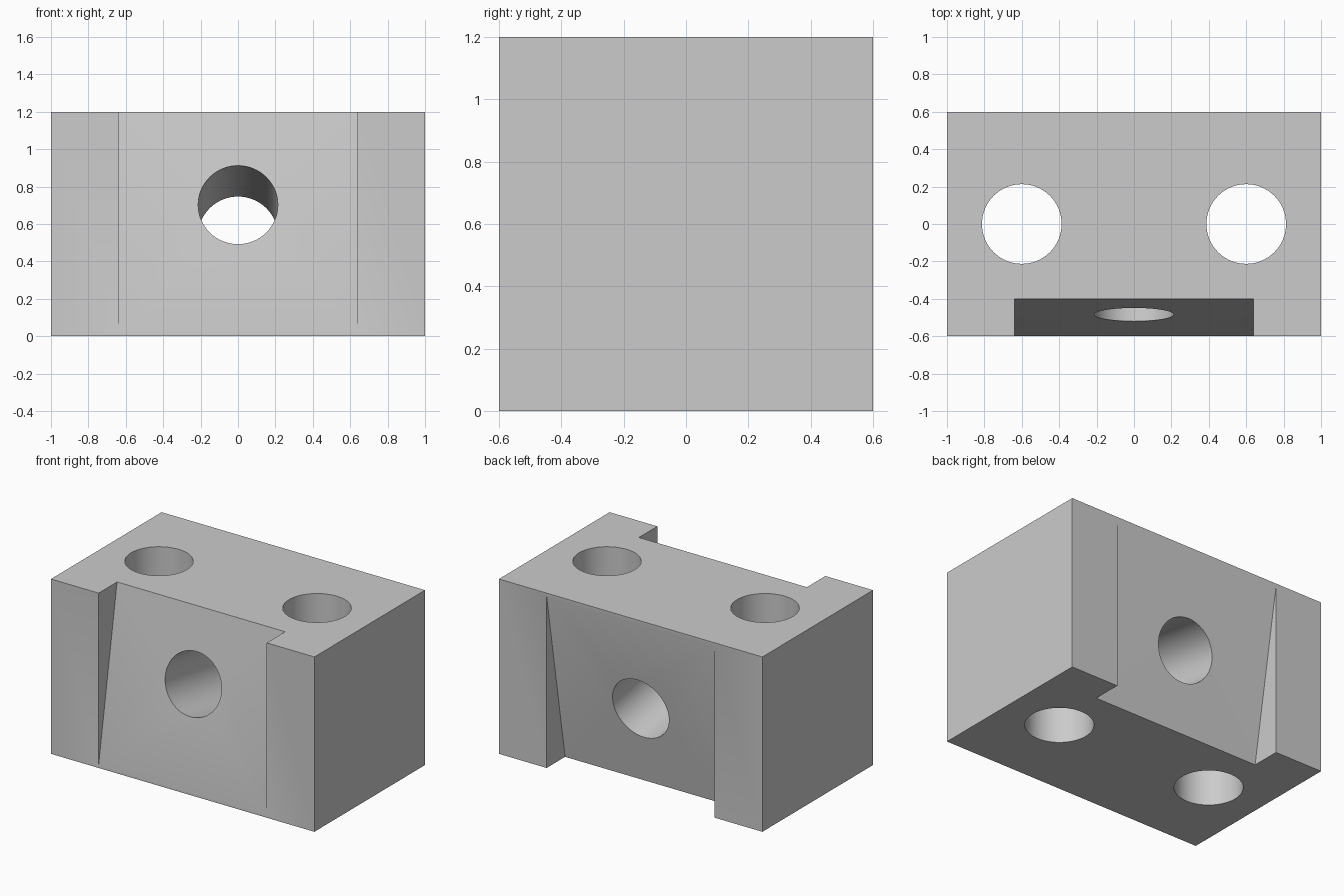
import bpy, bmesh, math
from mathutils import Matrix, Vector

default = bpy.data.objects.get("Cube")
if default:
    bpy.data.objects.remove(default, do_unlink=True)

W, D, H = 2.0, 1.2, 1.2       # block size
RECESS_W, RECESS_D = 1.276, 0.2
LIP = 0.02                    # flat strip left where a recess runs out
R = 0.213                     # all bores

grey = bpy.data.materials.new("light grey")
grey.use_nodes = True
grey.diffuse_color = (0.6, 0.6, 0.6, 1)
grey.node_tree.nodes["Principled BSDF"].inputs["Base Color"].default_value = (0.6, 0.6, 0.6, 1)


def make_object(name, bm):
    bmesh.ops.recalc_face_normals(bm, faces=bm.faces)
    mesh = bpy.data.meshes.new(name)
    bm.to_mesh(mesh)
    bm.free()
    mesh.materials.append(grey)
    obj = bpy.data.objects.new(name, mesh)
    bpy.context.collection.objects.link(obj)
    return obj


def bore(name, centre, axis):
    bm = bmesh.new()
    turn = Vector(axis).to_track_quat('Z', 'Y').to_matrix().to_4x4()
    bmesh.ops.create_cone(bm, cap_ends=True, segments=64, radius1=R, radius2=R,
                          depth=3, matrix=Matrix.Translation(centre) @ turn)
    return make_object(name, bm)


def wedge(name, turn):
    # Sloped recess prism, turned about the block centre for the back
    slope = RECESS_D / (H - LIP)
    over = 0.3
    profile = [(-D / 2 - over * slope, LIP - over),
               (-D / 2 + (H - LIP + over) * slope, H + over),
               (-D / 2 - over, H + over), (-D / 2 - over, LIP - over)]
    bm = bmesh.new()
    face = bm.faces.new([bm.verts.new((-RECESS_W / 2, y, z)) for y, z in profile])
    out = bmesh.ops.extrude_face_region(bm, geom=[face])
    bmesh.ops.translate(bm, vec=(RECESS_W, 0, 0),
                        verts=[v for v in out["geom"] if isinstance(v, bmesh.types.BMVert)])
    bmesh.ops.rotate(bm, cent=(0, 0, H / 2), matrix=Matrix.Rotation(turn, 3, 'X'), verts=bm.verts)
    return make_object(name, bm)


# Solid block
bm = bmesh.new()
bmesh.ops.create_cube(bm, size=1, matrix=Matrix.Translation((0, 0, H / 2)) @ Matrix.Diagonal((W, D, H, 1)))
block = make_object("mounting_block", bm)

# Sloped recesses, two upright bores and one bore square to the slopes
cutters = [
    wedge("front_recess_cutter", 0),
    wedge("back_recess_cutter", math.pi),
    bore("left_bore_cutter", (0.6, 0, H / 2), (0, 0, 1)),
    bore("right_bore_cutter", (-0.6, 0, H / 2), (0, 0, 1)),
    bore("tilted_bore_cutter", (0, 0, 0.62), (0, H - LIP, -RECESS_D)),
]
bpy.context.view_layer.objects.active = block
block.select_set(True)
for cutter in cutters:
    cutter.hide_render = True
    mod = block.modifiers.new(cutter.name, 'BOOLEAN')
    mod.operation = 'DIFFERENCE'
    mod.solver = 'EXACT'
    mod.object = cutter
    bpy.ops.object.modifier_apply(modifier=mod.name)
for cutter in cutters:
    bpy.data.objects.remove(cutter, do_unlink=True)

bpy.ops.object.select_all(action='DESELECT')
block.select_set(True)
bpy.ops.object.shade_smooth_by_angle(angle=math.radians(30))
